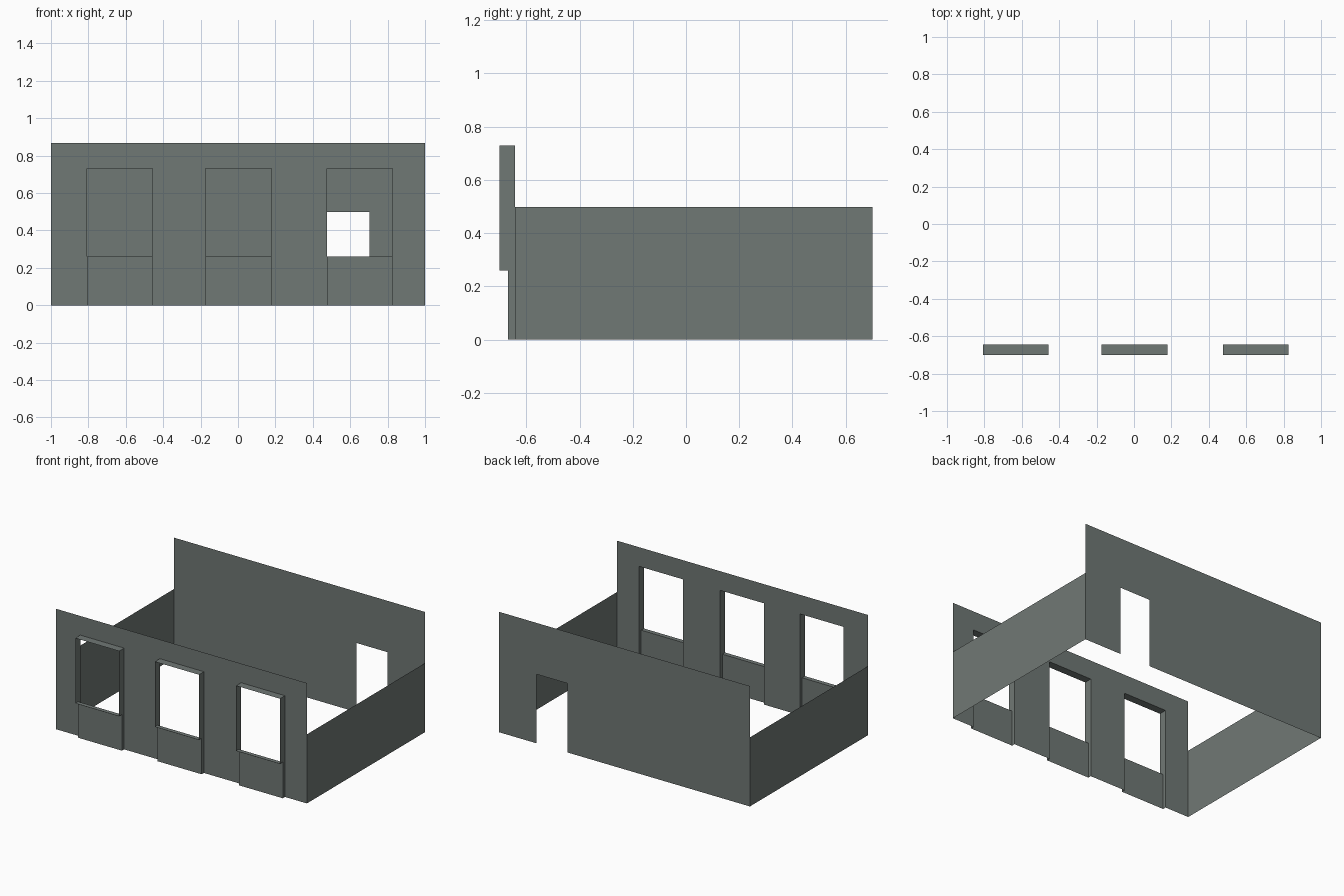
import bpy

if "Cube" in bpy.data.objects:
    bpy.data.objects.remove(bpy.data.objects["Cube"])

FRONT, NICHE, OUTER, BACK = -0.643, -0.668, -0.70, 0.70
TOP, LOW = 0.868, 0.498
SILL, HEAD = 0.26, 0.73
WINDOWS = [(-0.808, -0.458), (-0.173, 0.178), (0.475, 0.825)]

# Dark grey-green plaster
plaster = bpy.data.materials.new("plaster")
plaster.diffuse_color = (0.163, 0.188, 0.178, 1)
plaster.use_nodes = True
plaster.node_tree.nodes["Principled BSDF"].inputs["Base Color"].default_value = plaster.diffuse_color


def sheet(name, quads):
    """Make one object from single-sided quads, each a list of four corners."""
    verts = [c for q in quads for c in q]
    faces = [tuple(range(i, i + 4)) for i in range(0, len(verts), 4)]
    mesh = bpy.data.meshes.new(name)
    mesh.from_pydata(verts, [], faces)
    mesh.materials.append(plaster)
    obj = bpy.data.objects.new(name, mesh)
    bpy.context.collection.objects.link(obj)
    return obj


def across(y, x0, x1, z0, z1):
    return [(x0, y, z0), (x1, y, z0), (x1, y, z1), (x0, y, z1)]


def along(x, y0, y1, z0, z1):
    return [(x, y0, z0), (x, y1, z0), (x, y1, z1), (x, y0, z1)]


def flat(z, x0, x1, y0, y1):
    return [(x0, y0, z), (x1, y0, z), (x1, y1, z), (x0, y1, z)]


def pierced_wall(name, y, openings):
    """Full-width wall with openings (x0, x1, head) that reach the floor."""
    quads, x = [], -1.0
    for x0, x1, head in openings:
        quads += [across(y, x, x0, 0, TOP), across(y, x0, x1, head, TOP)]
        x = x1
    quads.append(across(y, x, 1.0, 0, TOP))
    return sheet(name, quads)


# Long walls: windows in front, doorway in back
pierced_wall("front_wall", FRONT, [(a, b, HEAD) for a, b in WINDOWS])
pierced_wall("back_wall", BACK, [(0.457, 0.703, LOW)])

# Low end walls
for side, x in (("left", -1.0), ("right", 1.0)):
    sheet(side + "_wall", [along(x, FRONT, BACK, 0, LOW)])

# Window reveals and the shallow niches under them
for i, (a, b) in enumerate(WINDOWS, 1):
    sheet(f"window_reveal_{i}", [
        along(a, OUTER, FRONT, SILL, HEAD),
        along(b, OUTER, FRONT, SILL, HEAD),
        flat(HEAD, a, b, OUTER, FRONT),
        flat(SILL, a, b, OUTER, NICHE)])
    sheet(f"window_niche_{i}", [
        across(NICHE, a, b, 0, SILL),
        along(a, NICHE, FRONT, 0, SILL),
        along(b, NICHE, FRONT, 0, SILL)])
